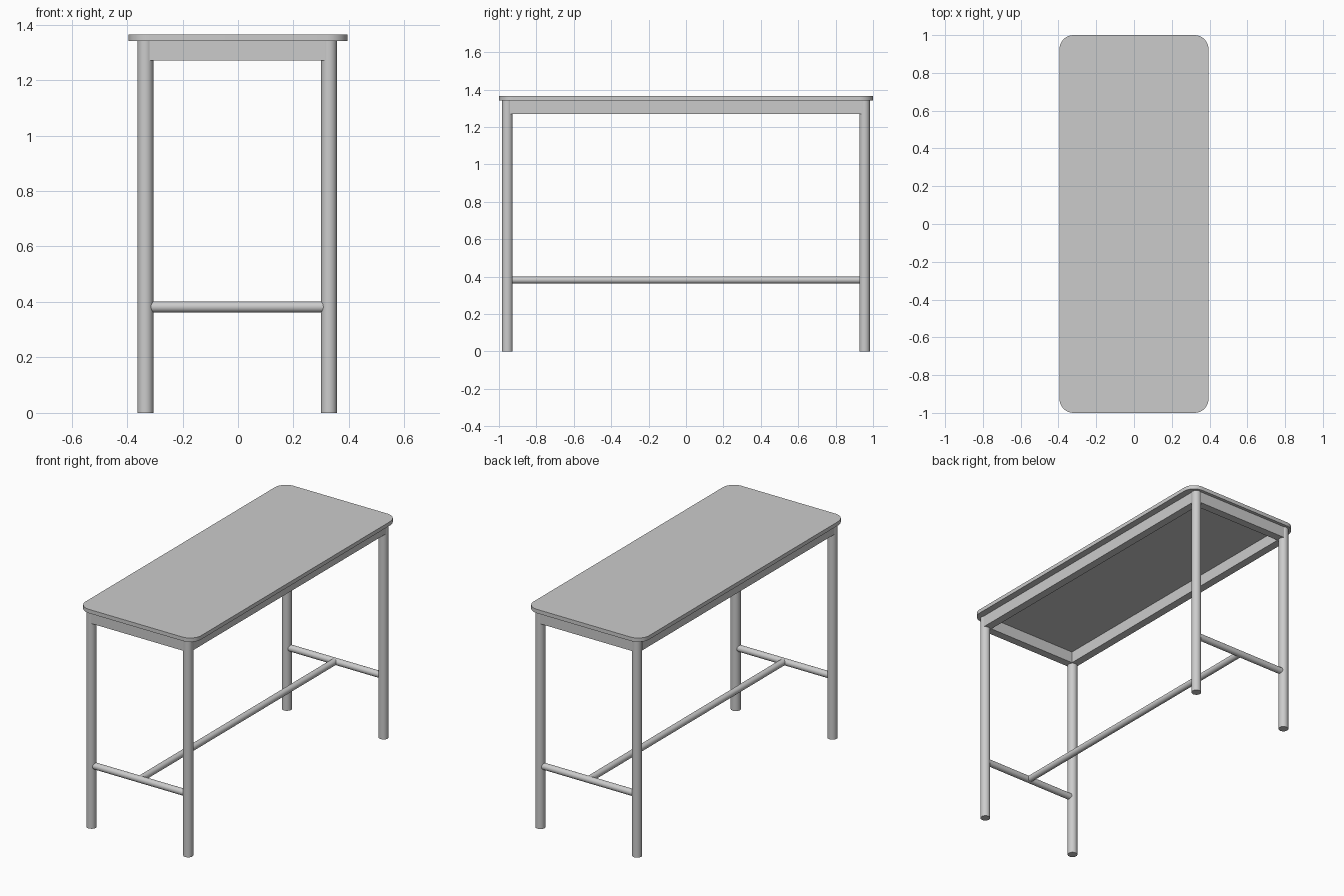
import bpy, bmesh, math
from mathutils import Vector

if "Cube" in bpy.data.objects:
    bpy.data.objects.remove(bpy.data.objects["Cube"])

LX, LY = 0.331, 0.955      # leg centre offsets
OX = -0.003                # slight shift of the frame under the top
Z_TOP, Z_UNDER, Z_APRON, Z_BAR = 1.365, 1.341, 1.27, 0.382


def finish(name, bm, smooth=False):
    bmesh.ops.recalc_face_normals(bm, faces=bm.faces)
    mesh = bpy.data.meshes.new(name)
    bm.to_mesh(mesh)
    bm.free()
    obj = bpy.data.objects.new(name, mesh)
    bpy.context.collection.objects.link(obj)
    if smooth:
        bpy.ops.object.select_all(action='DESELECT')
        obj.select_set(True)
        bpy.context.view_layer.objects.active = obj
        bpy.ops.object.shade_smooth_by_angle(angle=math.radians(35))
    return obj


def tube(name, a, b, radius):
    a, b = Vector(a), Vector(b)
    bm = bmesh.new()
    bmesh.ops.create_cone(bm, cap_ends=True, segments=32, radius1=radius,
                          radius2=radius, depth=(b - a).length)
    obj = finish(name, bm, True)
    obj.location = (a + b) / 2
    obj.rotation_euler = (b - a).to_track_quat('Z', 'Y').to_euler()
    return obj


def slab(name, outline, z0, z1):
    bm = bmesh.new()
    face = bm.faces.new([bm.verts.new((x, y, z0)) for x, y in outline])
    ext = bmesh.ops.extrude_face_region(bm, geom=[face])
    moved = [v for v in ext['geom'] if isinstance(v, bmesh.types.BMVert)]
    bmesh.ops.translate(bm, verts=moved, vec=(0, 0, z1 - z0))
    return finish(name, bm, True)


def box(name, cx, cy, hx, hy):
    outline = [(cx - hx, cy - hy), (cx + hx, cy - hy), (cx + hx, cy + hy), (cx - hx, cy + hy)]
    return slab(name, outline, Z_APRON, Z_UNDER)


# Table top with rounded corners
R, HX, HY, N = 0.075, 0.395, 1.0, 10
outline = []
for i, (sx, sy) in enumerate([(1, 1), (-1, 1), (-1, -1), (1, -1)]):
    for k in range(N + 1):
        t = (i + k / N) * math.pi / 2
        outline.append((sx * (HX - R) + R * math.cos(t), sy * (HY - R) + R * math.sin(t)))
slab("table_top", outline, Z_UNDER, Z_TOP)

# Round legs
for sy, end in ((-1, "front"), (1, "back")):
    for sx, side in ((-1, "left"), (1, "right")):
        x, y = OX + sx * LX, sy * LY
        tube(f"{end}_{side}_leg", (x, y, 0), (x, y, Z_UNDER), 0.0285)

# Apron rails between the legs
T = 0.025
for s, end, side in ((-1, "front", "left"), (1, "back", "right")):
    box(f"{end}_apron", OX, s * LY, LX - 0.015, T)
    box(f"{side}_apron", OX + s * LX, 0, T, LY - 0.015)

# H-shaped stretcher
for s, end in ((-1, "front"), (1, "back")):
    tube(f"{end}_stretcher", (OX - LX, s * LY, Z_BAR), (OX + LX, s * LY, Z_BAR), 0.02)
tube("long_stretcher", (OX, -LY, Z_BAR), (OX, LY, Z_BAR), 0.0195)
